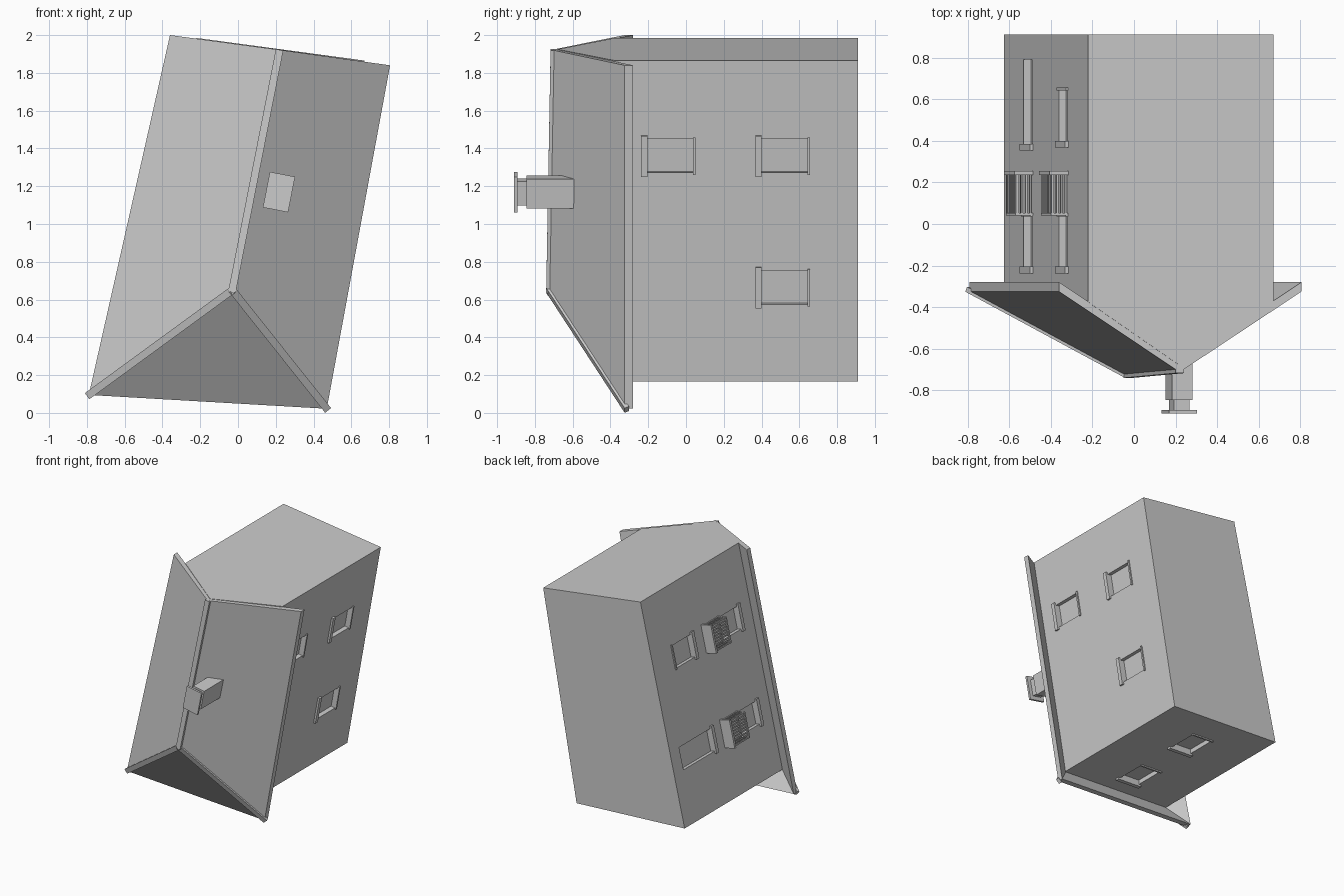
import bpy, bmesh
from mathutils import Vector, Matrix

if "Cube" in bpy.data.objects:
    bpy.data.objects.remove(bpy.data.objects["Cube"], do_unlink=True)

grey = bpy.data.materials.new("plain grey")
grey.use_nodes = True
COLOUR = (0.6, 0.6, 0.6, 1)
grey.diffuse_color = COLOUR
grey.node_tree.nodes["Principled BSDF"].inputs["Base Color"].default_value = COLOUR


def finish(name, bm):
    bmesh.ops.recalc_face_normals(bm, faces=bm.faces)
    mesh = bpy.data.meshes.new(name)
    bm.to_mesh(mesh)
    bm.free()
    mesh.materials.append(grey)
    ob = bpy.data.objects.new(name, mesh)
    bpy.context.collection.objects.link(ob)
    return ob


def add_box(bm, frame, lo, hi):
    """Box between two corners, given in the local axes of a frame."""
    lo, hi = Vector(lo), Vector(hi)
    size = Matrix.Diagonal((*(hi - lo), 1))
    bmesh.ops.create_cube(bm, size=1, matrix=frame @ Matrix.Translation((lo + hi) / 2) @ size)


def boxes(name, frame, pairs):
    bm = bmesh.new()
    for lo, hi in pairs:
        add_box(bm, frame, lo, hi)
    return finish(name, bm)


def axes(origin, u, v, n):
    m = Matrix((u, v, n)).transposed().to_4x4()
    m.translation = origin
    return m


def wall_frame(a, b, t):
    """Frame on a wall from a to b: x along it, y toward the house base, z outward."""
    a, b = Vector((a[0], 0, a[1])), Vector((b[0], 0, b[1]))
    u = (b - a).normalized()
    v = Vector((0, 1, 0))
    return axes(a.lerp(b, t), u, v, u.cross(v))


# House body: the base faces +y and the roof points to -y
top_left, top_right = (-0.22, 1.985), (0.67, 1.865)
low_right, low_left = (0.364, 0.165), (-0.625, 0.22)
body_bm = bmesh.new()
for x, z in (top_left, top_right, low_right, low_left):
    for y in (0.91, -0.375):
        body_bm.verts.new((x, y, z))
for p in ((0.22, -0.68, 1.925), (-0.03, -0.7, 0.65)):
    body_bm.verts.new(p)
bmesh.ops.convex_hull(body_bm, input=body_bm.verts)
bmesh.ops.dissolve_limit(body_bm, angle_limit=0.01, verts=body_bm.verts, edges=body_bm.edges)
body = finish("house_body", body_bm)

# Roof: two slopes and one hip, with the far end left open as a gable
eaves = [Vector(p) for p in ((-0.36, -0.325, 2.0), (0.805, -0.325, 1.84),
                             (0.47, -0.325, 0.022), (-0.79, -0.325, 0.095))]
ridge_top, ridge_end = Vector((0.22, -0.712, 1.922)), Vector((-0.03, -0.735, 0.65))
roof_bm = bmesh.new()
tl, tr, br, bl, rt, re = [roof_bm.verts.new(p) for p in eaves + [ridge_top, ridge_end]]
for loop in ((tl, rt, re, bl), (rt, tr, br, re), (bl, re, br)):
    roof_bm.faces.new(loop)
under = bmesh.ops.extrude_face_region(roof_bm, geom=roof_bm.faces[:], use_keep_orig=True)
moved = [g for g in under["geom"] if isinstance(g, bmesh.types.BMVert)]
bmesh.ops.translate(roof_bm, verts=moved, vec=(0, 0.045, 0))
finish("roof", roof_bm)

# Capping strips along the ridge and hips
for name, start, end in (("ridge_cap", ridge_top, ridge_end),
                         ("left_hip_cap", ridge_end, eaves[3]),
                         ("right_hip_cap", ridge_end, eaves[2])):
    u = (end - start).normalized()
    side = u.cross(Vector((0, 1, 0))).normalized()
    out = u.cross(side)
    if out.y > 0:
        side, out = -side, -out
    length = (end - start).length
    boxes(name, axes(start, u, side, out), [((0, -0.02, -0.02), (length + 0.01, 0.02, 0.005))])

# Chimney: stack, neck and cap
up = (ridge_top - ridge_end)
up.y = 0
up.normalize()
chimney = axes(Vector((0.217, 0, 1.169)), up.cross(Vector((0, -1, 0))), Vector((0, 1, 0)), up)
boxes("chimney", chimney, [
    ((-0.05, -0.845, -0.08), (0.05, -0.58, 0.08)),
    ((-0.038, -0.9, -0.065), (0.038, -0.84, 0.065)),
    ((-0.068, -0.91, -0.096), (0.068, -0.893, 0.096))])

# Windows and door: recesses cut in the walls, with lintels and sills
left_wall, right_wall, low_wall = (top_left, low_left), (low_right, top_right), (low_left, low_right)
UPPER, LOWER, DOOR = (-0.205, 0.045), (0.4, 0.65), (0.385, 0.79)
openings = [
    ("left_upper_window_a", left_wall, 0.297, UPPER), ("left_lower_window", left_wall, 0.297, LOWER),
    ("left_upper_window_b", left_wall, 0.716, UPPER), ("door", left_wall, 0.716, DOOR),
    ("right_upper_window", right_wall, 0.703, UPPER), ("right_lower_window_a", right_wall, 0.703, LOWER),
    ("right_lower_window_b", right_wall, 0.293, LOWER),
    ("end_upper_window", low_wall, 0.5, UPPER), ("end_lower_window", low_wall, 0.5, LOWER)]
probe = wall_frame(*right_wall, 0.5)
flip = -1 if probe.col[2].x < 0 else 1
cutter_bm = bmesh.new()
HALF, DEPTH = 0.09, 0.035


def outward(wall, t):
    f = wall_frame(*wall, t)
    centre = Vector((0.05, 0, 1.05))
    if (f.translation - centre).dot(f.col[2].to_3d()) < 0:
        f = f @ Matrix.Rotation(3.141593, 4, "Y")
    return f


for name, wall, t, (y0, y1) in openings:
    f = outward(wall, t)
    add_box(cutter_bm, f, (-HALF, y0, -DEPTH), (HALF, y1, 0.05))
    trim = [((-0.11, y0 - 0.032, -0.01), (0.11, y0, 0.016))]
    if name != "door":
        trim.append(((-0.1, y1 - 0.008, -DEPTH), (0.1, y1 + 0.006, 0.01)))
    boxes(name + "_trim", f, trim)

cutter = finish("opening_cutter", cutter_bm)
cutter.hide_render = True
cutter.hide_set(True)
cut = body.modifiers.new("openings", "BOOLEAN")
cut.operation, cut.object, cut.solver = "DIFFERENCE", cutter, "EXACT"

# Balconies with picket railings on the left wall
for name, t in (("upper_balcony", 0.297), ("lower_balcony", 0.716)):
    f = outward(left_wall, t)
    w, d, y0, y1 = 0.105, 0.085, 0.04, 0.235
    parts = [((-w - 0.008, y1, -0.01), (w + 0.008, y1 + 0.02, d + 0.008)),
             ((-w, y0, d - 0.014), (w, y0 + 0.014, d))]
    for s in (-1, 1):
        x0, x1 = sorted((s * w, s * (w - 0.012)))
        parts.append(((x0, y0, -0.01), (x1, y0 + 0.014, d)))
        for i in range(4):
            z = 0.006 + i * 0.021
            parts.append(((x0, y0, z), (x1, y1, z + 0.009)))
    for i in range(10):
        x = -w + i * (2 * w - 0.01) / 9
        parts.append(((x, y0, d - 0.011), (x + 0.01, y1, d - 0.002)))
    boxes(name, f, parts)
